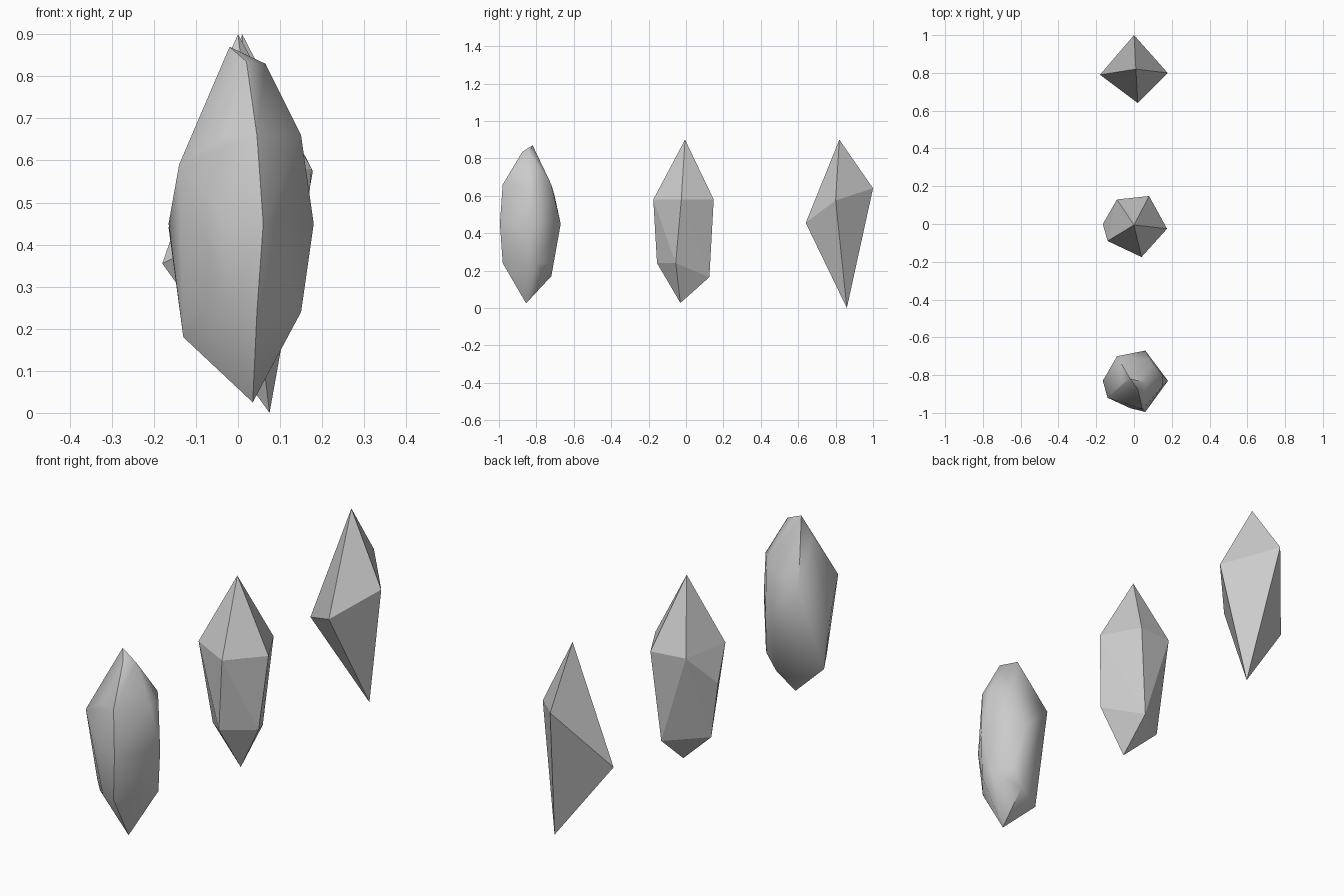
import bpy, bmesh, math

if "Cube" in bpy.data.objects:
    bpy.data.objects.remove(bpy.data.objects["Cube"])


def crystal(name, y, points, smooth=False):
    """Faceted shard: convex skin around a few corner points, placed along y."""
    bm = bmesh.new()
    for p in points:
        bm.verts.new(p)
    res = bmesh.ops.convex_hull(bm, input=bm.verts)
    loose = [v for v in bm.verts if not v.link_faces]
    bmesh.ops.delete(bm, geom=loose, context='VERTS')
    bmesh.ops.dissolve_limit(bm, angle_limit=math.radians(1),
                             verts=bm.verts, edges=bm.edges)
    bmesh.ops.recalc_face_normals(bm, faces=bm.faces)
    me = bpy.data.meshes.new(name)
    bm.to_mesh(me)
    bm.free()
    ob = bpy.data.objects.new(name, me)
    ob.location.y = y
    bpy.context.collection.objects.link(ob)
    if smooth:
        bpy.ops.object.select_all(action='DESELECT')
        ob.select_set(True)
        bpy.context.view_layer.objects.active = ob
        bpy.ops.object.shade_smooth_by_angle(angle=math.radians(50))
    return ob


# Rounded crystal: belt, shoulder rings above and below, chipped tip
belt = [(.06, -.165), (.18, 0), (.06, .16), (-.165, 0)]
shoulder = [(.045, -.15), (.15, -.03), (.15, .03), (.09, .11)]
pts = [(x, y, .45) for x, y in belt]
pts += [(x, y, z) for z in (.24, .66) for x, y in shoulder]
pts += [(-.02, -.145, .45), (-.14, -.09, .59), (-.09, .13, .59),  # left side
        (-.03, -.12, .66), (-.02, -.135, .24), (-.13, -.02, .24),
        (-.13, 0, .18), (.04, .11, .17), (.035, -.025, .025),     # base
        (-.02, .01, .87), (.065, -.01, .83), (.02, -.045, .835),  # tip
        (-.06, -.01, .775)]
crystal("rounded_crystal", -.83, pts, smooth=True)

# Faceted crystal: five-sided shoulder, uneven lower ring
pts = [(0, -.005, .9), (.035, -.03, .027),
       (.04, -.175, .58), (.175, -.025, .58), (.08, .148, .58),
       (-.09, .13, .585), (-.14, -.09, .59), (-.165, 0, .44),
       (.01, -.155, .24), (.145, -.055, .24), (.04, .125, .165),
       (-.13, 0, .18)]
crystal("faceted_crystal", 0, pts)

# Simple crystal: skewed octahedron
pts = [(.01, 0, .9), (.075, .04, 0),
       (-.18, -.03, .355), (.02, -.18, .455), (.178, -.02, .575), (0, .18, .64)]
crystal("simple_crystal", .82, pts)
